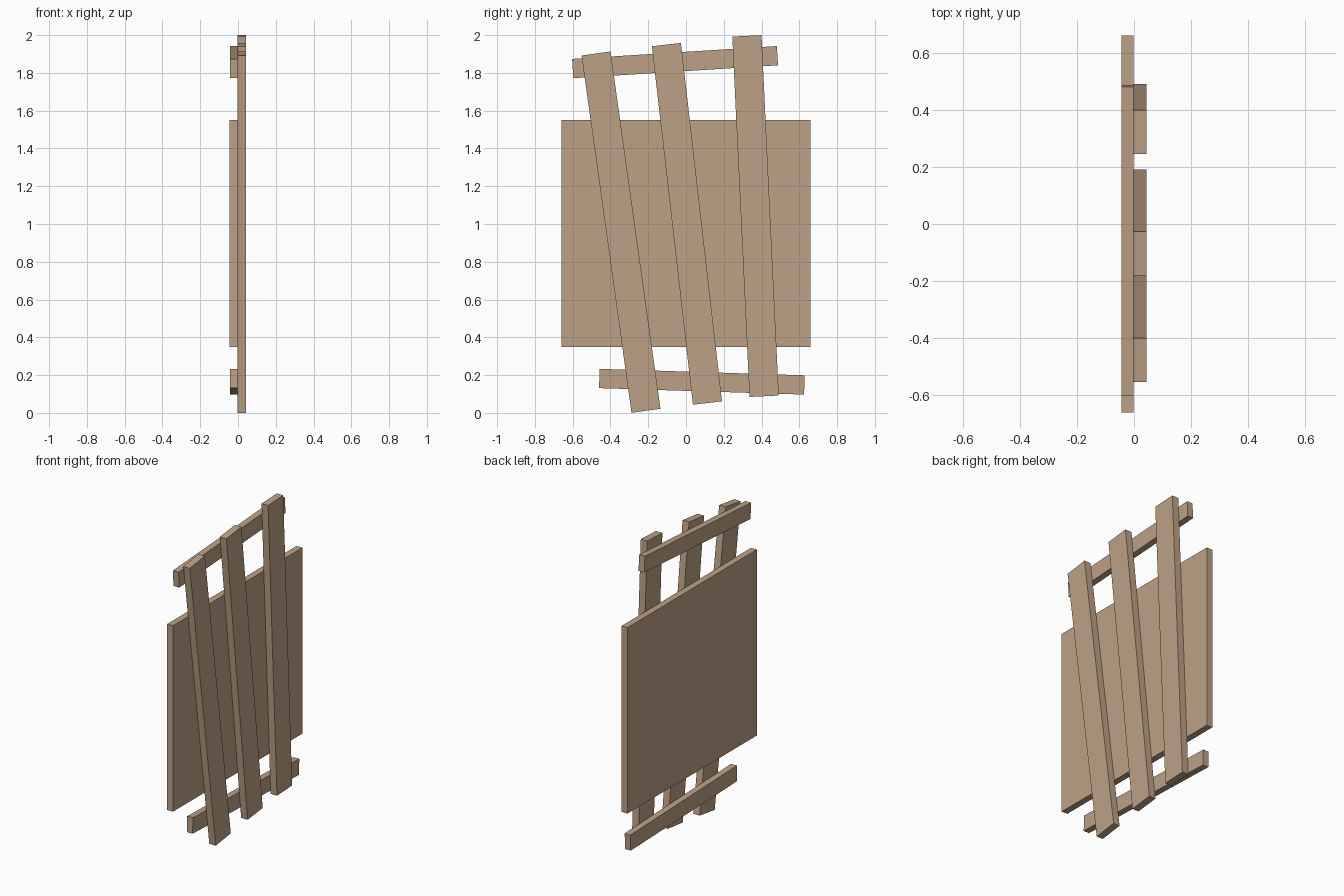
import bpy, math

if "Cube" in bpy.data.objects:
    bpy.data.objects.remove(bpy.data.objects["Cube"])

# One flat wood colour
wood = bpy.data.materials.new("light_brown_wood")
wood.diffuse_color = (0.515, 0.356, 0.235, 1)
wood.use_nodes = True
wood.node_tree.nodes["Principled BSDF"].inputs["Base Color"].default_value = wood.diffuse_color


def board(name, x0, x1, y, z, width, height, tilt=0.0):
    """Box board lying in the y-z plane, tilted about x (degrees)."""
    bpy.ops.mesh.primitive_cube_add(size=1, location=((x0 + x1) / 2, y, z))
    ob = bpy.context.object
    ob.name = name
    ob.scale = (x1 - x0, width, height)
    ob.rotation_euler = (math.radians(tilt), 0, 0)
    ob.data.materials.append(wood)
    return ob


BACK, MID, FRONT = -0.044, -0.002, 0.043

# Large back panel
board("back_panel", BACK, MID, 0, 0.95, 1.32, 1.2)

# Crooked cross rails
board("top_rail", BACK + 0.001, MID, -0.058, 1.857, 1.086, 0.102, 3.6)
board("bottom_rail", BACK + 0.001, MID, 0.084, 0.165, 1.086, 0.102, -1.8)

# Leaning upright planks
for i, (y, z, tilt) in enumerate([(-0.344, 0.957, 7.96),
                                  (0.005, 1.001, 6.53),
                                  (0.368, 1.042, 2.74)]):
    board(f"upright_plank_{i + 1}", MID - 0.001, FRONT, y, z, 0.155, 1.91, tilt)
